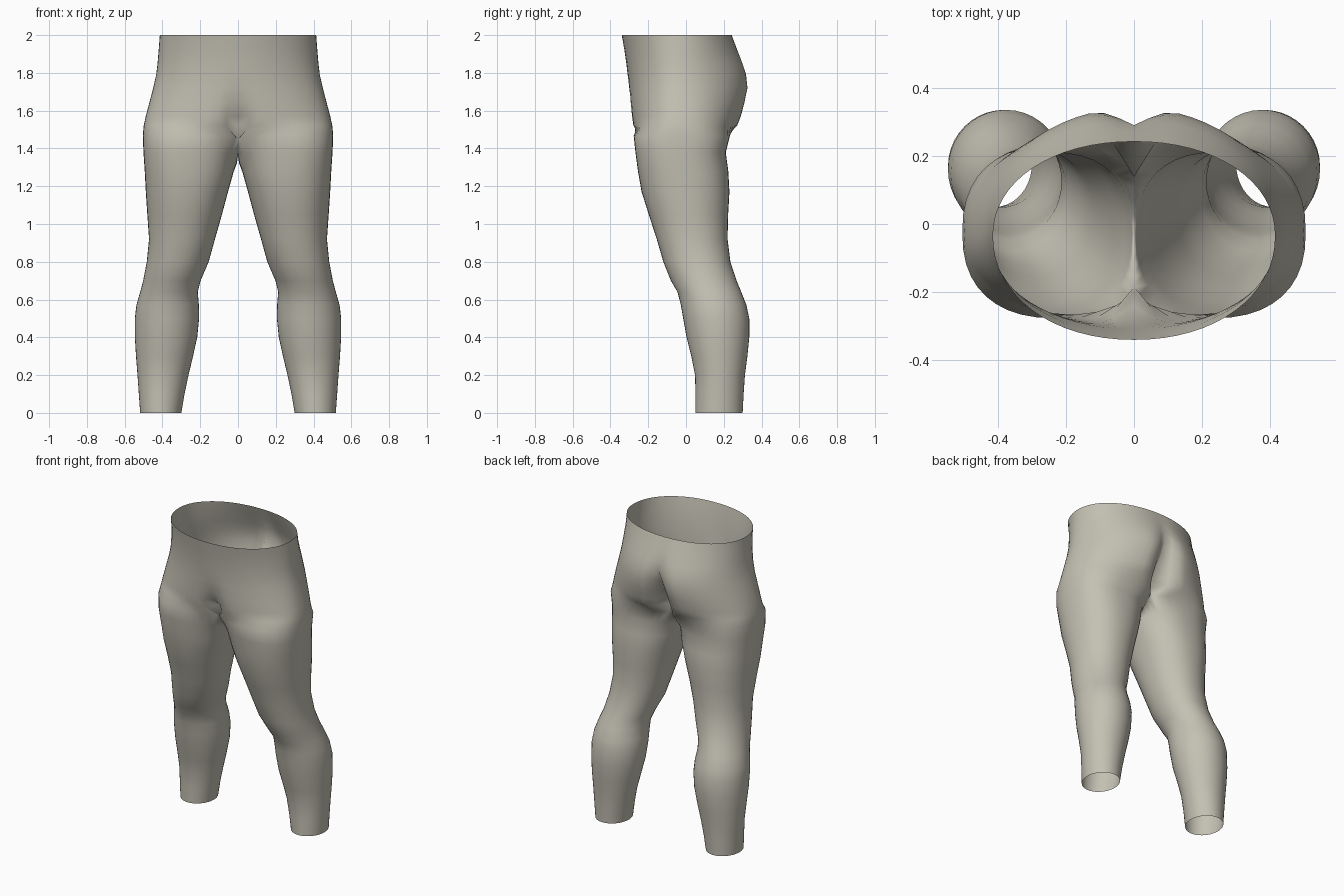
import bpy, bmesh, math

if "Cube" in bpy.data.objects:
    bpy.data.objects.remove(bpy.data.objects["Cube"])

OUTER, INNER = 32, 8          # segments on the outside and the inner thigh
SEAM = math.radians(35)       # half angle of the inner thigh arc

# leg rings: z, x inner, x outer, y front, y back, inner dip, roundness
LEG = [
    (0.00, .300, .518, .050, .300, 0, 2), (0.10, .283, .525, .050, .305, 0, 2),
    (0.20, .262, .532, .048, .312, 0, 2), (0.30, .238, .540, .028, .325, 0, 2),
    (0.40, .216, .546, .003, .335, 0, 2), (0.50, .206, .546, -.015, .335, 0, 2),
    (0.57, .207, .538, -.027, .320, 0, 2), (0.64, .213, .518, -.045, .293, 0, 2),
    (0.70, .198, .502, -.080, .268, 0, 2), (0.80, .155, .483, -.120, .235, 0, 2.1),
    (0.92, .122, .471, -.155, .220, 0, 2.1), (1.05, .085, .480, -.197, .223, 0, 2.1),
    (1.17, .053, .488, -.235, .230, 0, 2.2), (1.28, .022, .494, -.255, .225, 0, 2.3),
    (1.38, .006, .501, -.268, .208, .06, 2.4), (1.47, -.055, .505, -.280, .235, .11, 2.4),
]
# hip half rings: z, x outer, y front, y back, front dent, back dent, roundness
HIP = [
    (1.52, .500, -.287, .283, .090, .145, 2.3), (1.57, .489, -.292, .302, .050, .140, 2.2),
    (1.64, .470, -.298, .322, .018, .120, 2.1), (1.72, .449, -.304, .341, .005, .080, 2),
    (1.79, .433, -.309, .330, 0, .040, 2), (1.85, .426, -.316, .308, 0, .018, 2),
    (1.92, .420, -.326, .276, 0, .006, 2), (2.00, .414, -.340, .242, 0, 0, 2.1),
]


def power(v, n):
    """Signed superellipse coordinate."""
    return math.copysign(abs(v) ** (2 / n), v)


def leg_ring(z, xi, xo, yf, yb, dip, n):
    cx, rx, cy, ry = (xi + xo) / 2, (xo - xi) / 2, (yf + yb) / 2, (yb - yf) / 2
    start, sweep = math.pi + SEAM, 2 * (math.pi - SEAM)
    angles = [start + sweep * j / OUTER for j in range(OUTER + 1)]
    angles += [math.pi - SEAM + 2 * SEAM * j / INNER for j in range(1, INNER)]
    pts = []
    for j, a in enumerate(angles):
        x = max(0, cx + rx * power(math.cos(a), n))
        if xi < 0 and (j == 0 or j >= OUTER):    # flat contact between the legs
            x = 0
        inward = max(0, -math.cos(a)) ** 8
        pts.append((x, cy + ry * power(math.sin(a), n), z - dip * inward))
    return pts


def hip_ring(z, xo, yf, yb, df, db, n):
    pts, cy = [], -.035
    for j in range(OUTER + 1):
        a = math.pi * (j / OUTER - .5)
        x = 0 if j in (0, OUTER) else xo * power(math.cos(a), n)
        s = power(math.sin(a), n)
        crease = max(0, 1 - x / .13) ** 2
        y = cy + s * (yb - cy) - db * crease if s > 0 else cy + s * (cy - yf) + df * crease
        pts.append((x, y, z))
    return pts


# one leg with its half of the hips
bm = bmesh.new()
rings = [[bm.verts.new(p) for p in leg_ring(*r)] for r in LEG]
for a, b in zip(rings, rings[1:]):
    for j in range(len(a)):
        k = (j + 1) % len(a)
        bm.faces.new((a[j], a[k], b[k], b[j]))
halves = [rings[-1][:OUTER + 1]] + [[bm.verts.new(p) for p in hip_ring(*r)] for r in HIP]
for a, b in zip(halves, halves[1:]):
    for j in range(OUTER):
        bm.faces.new((a[j], a[j + 1], b[j + 1], b[j]))

# soften the join between thigh and hip, keeping the seam on the centre line
soft = [v for ring in rings[-3:] for v in ring if v.co.x > .02]
soft += [v for ring in halves[1:3] for v in ring if v.co.x > .02]
bmesh.ops.smooth_vert(bm, verts=soft, factor=.25, use_axis_x=True, use_axis_y=True, use_axis_z=True)

mesh = bpy.data.meshes.new("trousers")
bm.to_mesh(mesh)
bm.free()
mat = bpy.data.materials.new("warm grey")
mat.diffuse_color = (.55, .53, .45, 1)
mat.use_nodes = True
mat.node_tree.nodes["Principled BSDF"].inputs["Base Color"].default_value = mat.diffuse_color
mesh.materials.append(mat)
trousers = bpy.data.objects.new("trousers", mesh)
bpy.context.collection.objects.link(trousers)

# second leg
mirror = trousers.modifiers.new("mirror", 'MIRROR')
mirror.use_clip = True
mirror.merge_threshold = .001
for p in mesh.polygons:
    p.use_smooth = True
